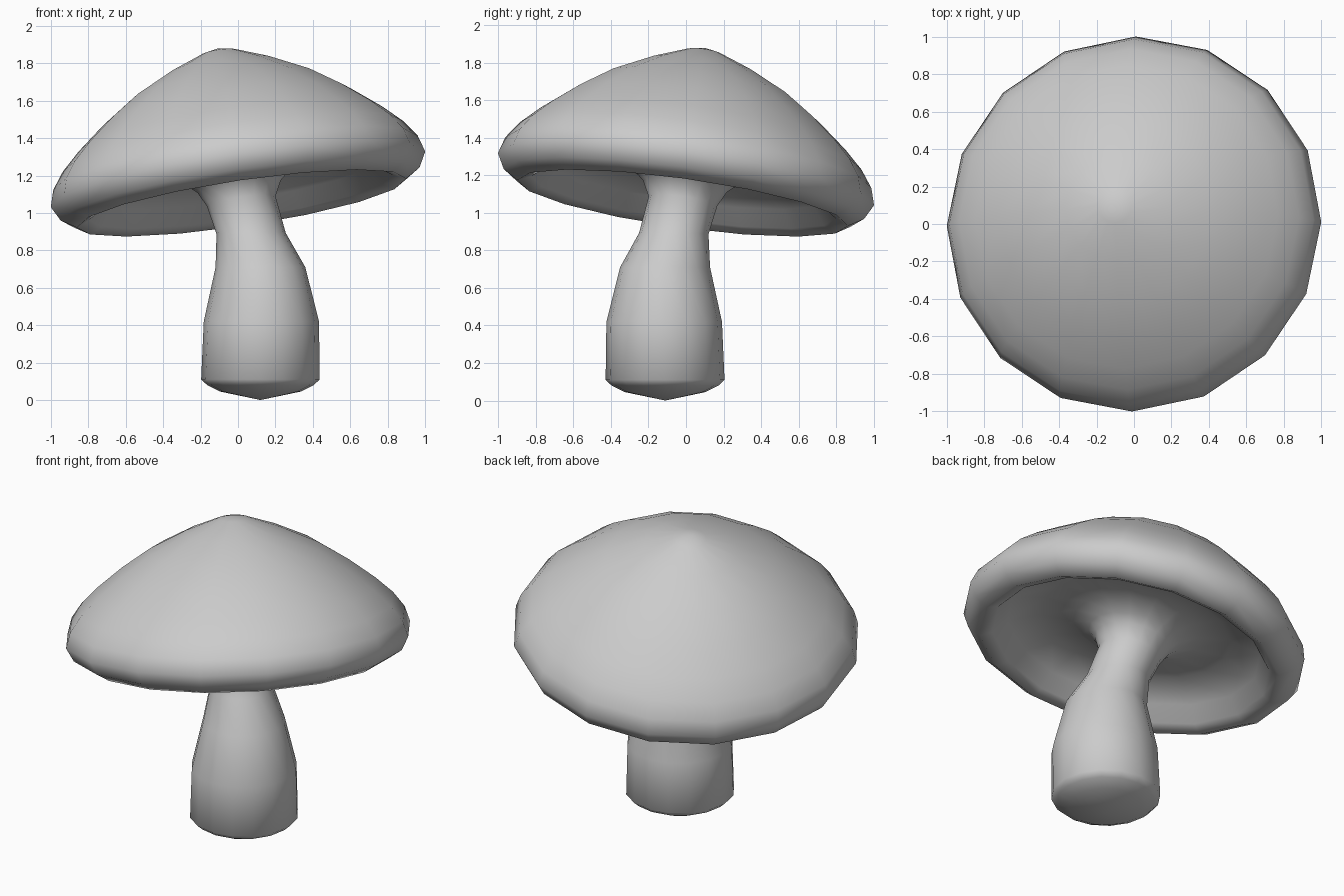
import bpy, bmesh, math
from mathutils import Vector

if "Cube" in bpy.data.objects:
    bpy.data.objects.remove(bpy.data.objects["Cube"])

SIDES = 16
UP = Vector((0, 0, 1))
AXIS = Vector((-0.15, 0.14, 1)).normalized()   # tilted cap axis
RIM_CENTRE = Vector((0, 0, 1.18))

# Cap: radius, height along the tilted axis (crown, lip, hollow underside, flare to neck)
cap = [(0.09, 0.695), (0.28, 0.62), (0.5, 0.51), (0.67, 0.395), (0.82, 0.275), (0.92, 0.18),
       (0.985, 0.09), (1.012, 0.0), (0.97, -0.08), (0.89, -0.13),
       (0.82, -0.10), (0.75, -0.01), (0.56, 0.06), (0.37, 0.045), (0.27, 0.0),
       (0.225, -0.04), (0.185, -0.12)]

# Stem: radius, sideways lean, height, share of the cap tilt
stem = [(0.185, 0.07, 0.89, 0.15), (0.24, 0.12, 0.71, 0.0), (0.308, 0.125, 0.42, 0.0),
        (0.317, 0.12, 0.11, 0.0), (0.285, 0.12, 0.08, 0.0), (0.215, 0.12, 0.045, 0.0)]

bm = bmesh.new()


def ring(radius, centre, axis):
    turn = UP.rotation_difference(axis)
    verts = []
    for i in range(SIDES):
        a = 2 * math.pi * i / SIDES
        p = Vector((radius * math.cos(a), radius * math.sin(a), 0))
        verts.append(bm.verts.new(centre + turn @ p))
    return verts


rings = [ring(r, RIM_CENTRE + AXIS * h, AXIS) for r, h in cap]
rings += [ring(r, Vector((x, -0.93 * x, z)), UP.lerp(AXIS, t).normalized())
          for r, x, z, t in stem]

# Skin the rings and close both ends with a fan
tip = bm.verts.new(RIM_CENTRE + AXIS * 0.715)
foot = bm.verts.new((0.12, -0.11, 0))
for i in range(SIDES):
    j = (i + 1) % SIDES
    bm.faces.new((tip, rings[0][i], rings[0][j]))
    bm.faces.new((foot, rings[-1][j], rings[-1][i]))
    for a, b in zip(rings, rings[1:]):
        bm.faces.new((a[i], b[i], b[j], a[j]))

bmesh.ops.recalc_face_normals(bm, faces=bm.faces)
for f in bm.faces:
    f.smooth = True

mesh = bpy.data.meshes.new("mushroom")
bm.to_mesh(mesh)
bm.free()
bpy.context.collection.objects.link(bpy.data.objects.new("mushroom", mesh))
